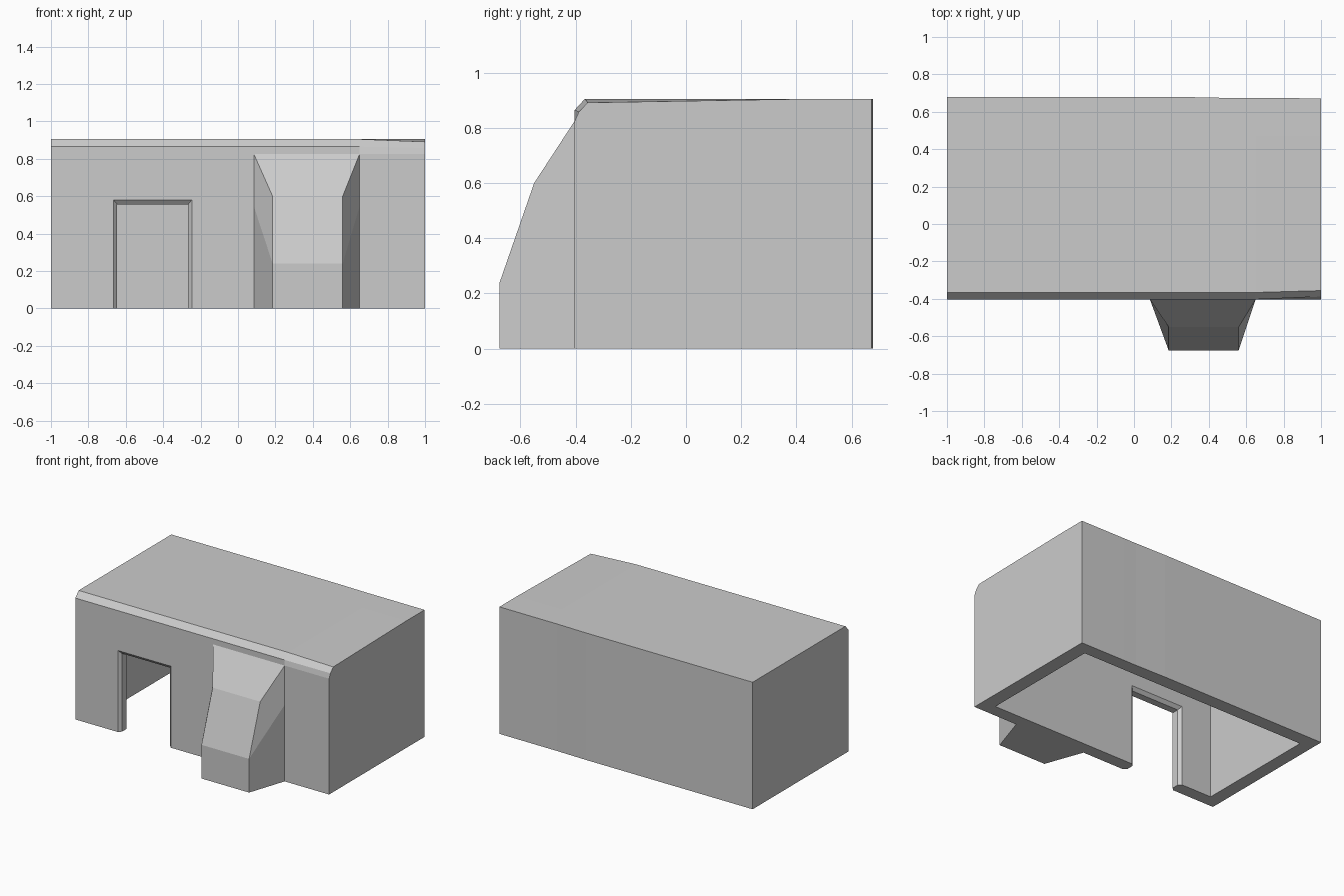
import bpy, bmesh

if "Cube" in bpy.data.objects:
    bpy.data.objects.remove(bpy.data.objects["Cube"])


def loft(name, rings, closed=True, caps=True):
    """Skin a list of equal-length point rings into one mesh object."""
    bm = bmesh.new()
    rows = [[bm.verts.new(p) for p in ring] for ring in rings]
    n = len(rows[0])
    for a, b in zip(rows, rows[1:]):
        for i in range(n if closed else n - 1):
            j = (i + 1) % n
            bm.faces.new((a[i], a[j], b[j], b[i]))
    if caps:
        bm.faces.new(rows[0])
        bm.faces.new(rows[-1])
    bmesh.ops.recalc_face_normals(bm, faces=bm.faces)
    mesh = bpy.data.meshes.new(name)
    bm.to_mesh(mesh)
    bm.free()
    obj = bpy.data.objects.new(name, mesh)
    bpy.context.collection.objects.link(obj)
    return obj


def cut(target, cutter):
    """Subtract cutter from target and remove the cutter."""
    cutter.hide_render = True
    mod = target.modifiers.new("cut", 'BOOLEAN')
    mod.operation = 'DIFFERENCE'
    mod.solver = 'EXACT'
    mod.object = cutter
    bpy.context.view_layer.objects.active = target
    bpy.ops.object.modifier_apply(modifier=mod.name)
    bpy.data.objects.remove(cutter)


FRONT = -0.403


# Body: side profile swept along x, with a worn front corner at the right end
def section(x, back, b=(FRONT, 0.865), c=(-0.366, 0.905)):
    profile = [(FRONT, 0), (FRONT, 0.825), b, c, (0.47, 0.905), (back, 0.905), (back, 0)]
    return [(x, y, z) for y, z in profile]


body = loft("building_shell", [
    section(-1, 0.678), section(0.31, 0.678), section(0.55, 0.673), section(0.65, 0.673),
    section(1, 0.672, (-0.388, 0.858), (-0.356, 0.891))])

# Hollow interior, open underneath
cavity = loft("cavity_cutter", [
    [(-0.905, -0.313, z), (0.9, -0.313, z), (0.9, 0.58, z), (-0.905, 0.58, z)]
    for z in (-0.1, 0.81)])
cut(body, cavity)


# Doorway, chamfered on its outer and inner edges
def door_ring(y, half, top, cx=-0.456):
    return [(cx - half, y, -0.1), (cx + half, y, -0.1), (cx + half, y, top), (cx - half, y, top)]


door = loft("door_cutter", [
    door_ring(FRONT - 0.02, 0.228, 0.604), door_ring(FRONT + 0.02, 0.19, 0.557),
    door_ring(-0.333, 0.19, 0.557), door_ring(-0.293, 0.228, 0.604)])
cut(body, door)

# Sloped buttress: each row runs wall, front, front, wall
levels = [(-0.675, 0, 0), (-0.675, 0.24, 0.545), (-0.55, 0.6, 0.825)]
loft("front_buttress", [
    [(0.085, FRONT, zw), (0.185, y, zf), (0.56, y, zf), (0.65, FRONT, zw)]
    for y, zf, zw in levels], closed=False)
